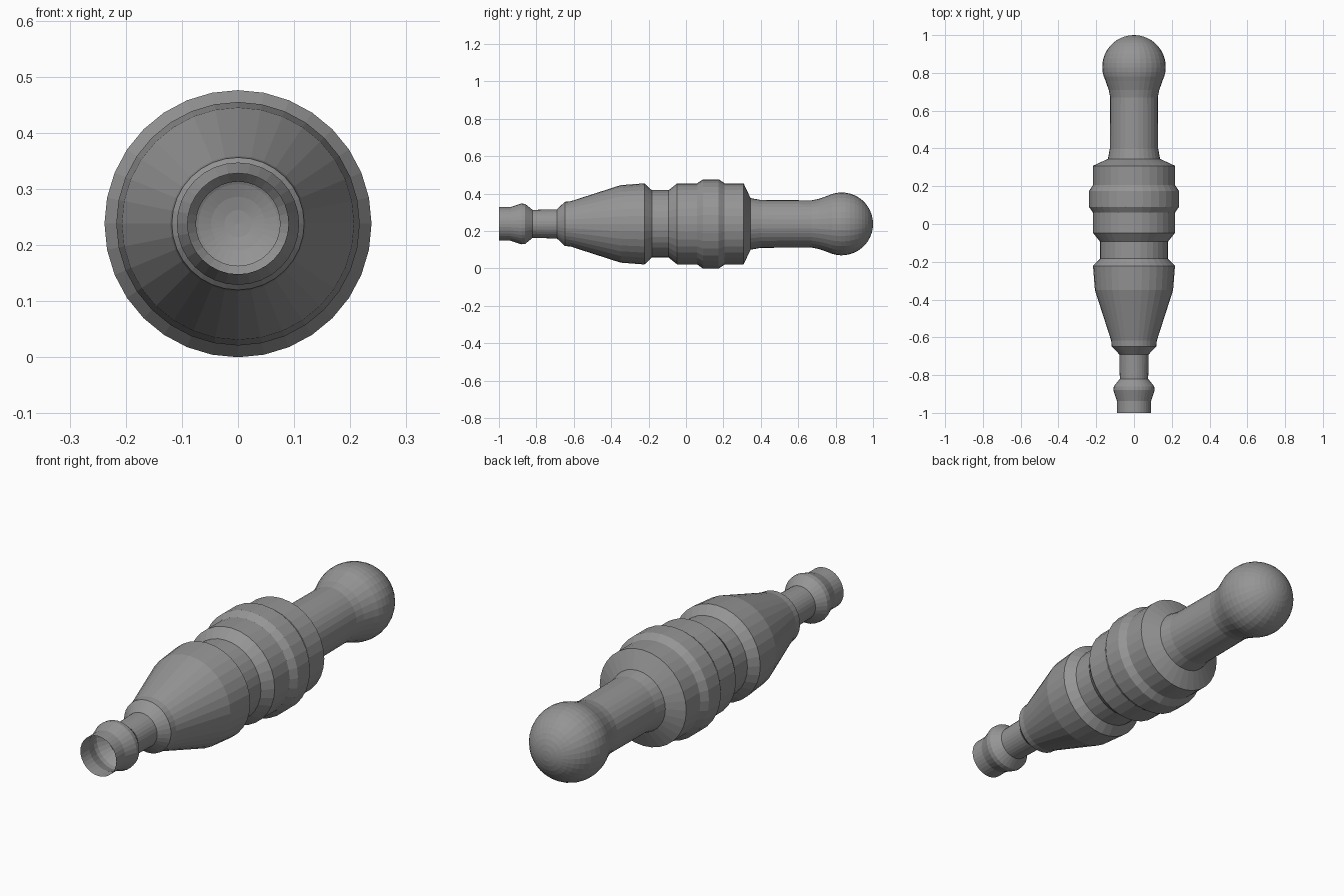
import bpy, bmesh, math

if "Cube" in bpy.data.objects:
    bpy.data.objects.remove(bpy.data.objects["Cube"])

SIDES = 32
AXIS_Z = 0.238

# dark grey finish shared by every part
dark = bpy.data.materials.new("dark_grey")
dark.diffuse_color = (0.3, 0.3, 0.3, 1)
dark.use_nodes = True
dark.node_tree.nodes["Principled BSDF"].inputs["Base Color"].default_value = dark.diffuse_color


def lathe(name, profile):
    """Spin (y, radius) points around the long axis; zero radius makes a pole."""
    bm = bmesh.new()
    rings = []
    for y, r in profile:
        if r < 1e-5:
            rings.append([bm.verts.new((0, y, AXIS_Z))] * SIDES)
        else:
            rings.append([bm.verts.new((r * math.sin(a), y, AXIS_Z + r * math.cos(a)))
                          for a in (2 * math.pi * i / SIDES for i in range(SIDES))])
    for lo, hi in zip(rings, rings[1:]):
        for i in range(SIDES):
            j = (i + 1) % SIDES
            bm.faces.new(list(dict.fromkeys((lo[i], lo[j], hi[j], hi[i]))))
    bmesh.ops.recalc_face_normals(bm, faces=bm.faces)
    # the shell is open in front: make sure faces point away from the axis
    if sum(f.normal.x * f.calc_center_median().x for f in bm.faces) < 0:
        bmesh.ops.reverse_faces(bm, faces=bm.faces)
    mesh = bpy.data.meshes.new(name)
    bm.to_mesh(mesh)
    bm.free()
    mesh.materials.append(dark)
    obj = bpy.data.objects.new(name, mesh)
    bpy.context.collection.objects.link(obj)
    return obj


# open hollow tip with its bead and neck
lathe("tip", [(-1, 0.09), (-0.938, 0.09), (-0.88, 0.109), (-0.86, 0.107),
              (-0.82, 0.075), (-0.69, 0.078), (-0.648, 0.118)])

# tapered nose and groove
lathe("tapered_nose", [(-0.648, 0.118), (-0.617, 0.121), (-0.35, 0.207), (-0.222, 0.217),
                       (-0.183, 0.18), (-0.093, 0.18), (-0.047, 0.217)])

# main collar with raised band
lathe("collar", [(-0.047, 0.217), (0.06, 0.217), (0.09, 0.238), (0.175, 0.238),
                 (0.207, 0.217), (0.308, 0.217), (0.345, 0.138)])

# handle shaft flaring into the knob
centre, radius = 0.832, 0.168
start = math.radians(116)
join = (centre + radius * math.cos(start), radius * math.sin(start))
lathe("handle", [(0.345, 0.138), (0.40, 0.128), (0.67, 0.126), (0.71, 0.134), join])

# round knob
steps = 14
lathe("knob", [(centre + radius * math.cos(start * (1 - i / steps)),
                radius * math.sin(start * (1 - i / steps))) for i in range(steps + 1)])
